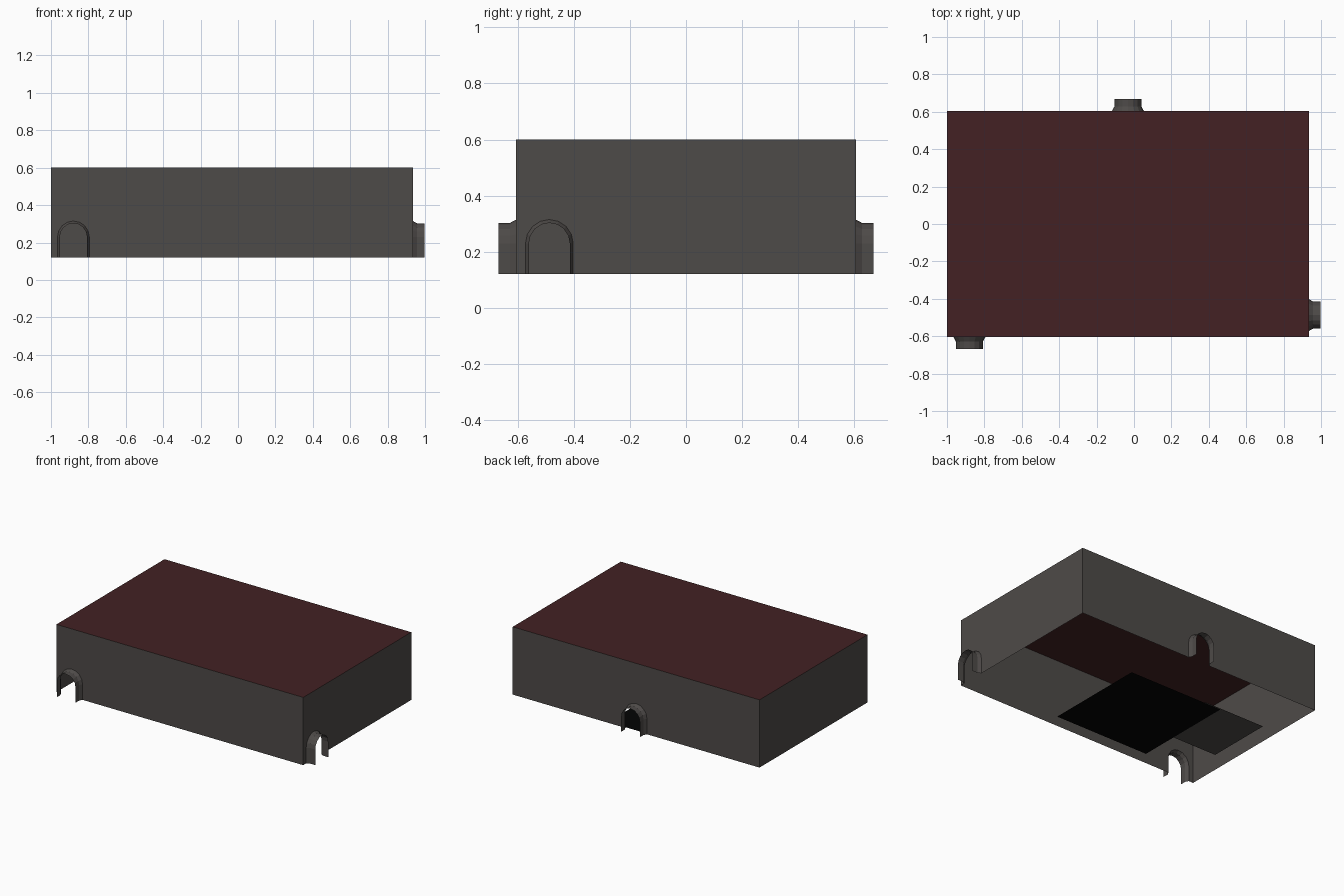
import bpy, bmesh, math
from mathutils import Vector

if "Cube" in bpy.data.objects:
    bpy.data.objects.remove(bpy.data.objects["Cube"])

X0, X1, Y = -1.0, 0.935, 0.605      # hall footprint
B, T = 0.12, 0.60                   # wall bottom and top
CX = (X0 + X1) / 2


def material(name, rgb):
    m = bpy.data.materials.new(name)
    m.diffuse_color = (*rgb, 1)
    m.use_nodes = True
    m.node_tree.nodes["Principled BSDF"].inputs["Base Color"].default_value = m.diffuse_color
    return m


STONE = material("dark_stone", (0.076, 0.069, 0.065))
ROOF = material("dark_red", (0.056, 0.0155, 0.0170))
BLACK = material("black", (0.001, 0.001, 0.001))


def make(name, faces, mat):
    bm = bmesh.new()
    for f in faces:
        bm.faces.new([bm.verts.new(p) for p in f])
    bmesh.ops.remove_doubles(bm, verts=bm.verts, dist=1e-5)
    bmesh.ops.triangulate(bm, faces=[f for f in bm.faces if len(f.verts) > 4])
    me = bpy.data.meshes.new(name)
    bm.to_mesh(me)
    bm.free()
    me.materials.append(mat)
    bpy.context.collection.objects.link(bpy.data.objects.new(name, me))


def arch(c, r, n=8):
    """Doorway outline (u, z), from the left foot over the top to the right foot."""
    curve = [(c - r * math.cos(math.pi * i / n), 0.23 + r * math.sin(math.pi * i / n))
             for i in range(n + 1)]
    return [(c - r, B)] + curve + [(c + r, B)]


def wall(side, centre, across, out, half, door=None):
    centre, across, out = Vector(centre), Vector(across), Vector(out)

    def place(p, d=0):
        return centre + across * p[0] + out * d + Vector((0, 0, p[1]))

    # wall sheet, with an arched opening where there is a door
    outline = [(-half, B)] + (arch(door, 0.085) if door is not None else [])
    outline += [(half, B), (half, T), (-half, T)]
    make(side + "_wall", [[place(p) for p in outline]], STONE)
    if door is None:
        return
    # flared hood that sticks out around the door
    rings = [[place(p, d) for p in arch(door, r)]
             for d, r in ((0, 0.085), (0.022, 0.073), (0.063, 0.073))]
    quads = [[a[i], b[i], b[i + 1], a[i + 1]]
             for a, b in zip(rings, rings[1:]) for i in range(len(a) - 1)]
    make(side + "_door_hood", quads, STONE)


def plate(name, x0, x1, y0, y1, z, mat):
    make(name, [[(x0, y0, z), (x1, y0, z), (x1, y1, z), (x0, y1, z)]], mat)


# Walls
HX = (X1 - X0) / 2
wall("front", (CX, -Y, 0), (1, 0, 0), (0, -1, 0), HX, -0.88 - CX)
wall("back", (CX, Y, 0), (-1, 0, 0), (0, 1, 0), HX, 0.0)
wall("right", (X1, 0, 0), (0, 1, 0), (1, 0, 0), Y, -0.487)
wall("left", (X0, 0, 0), (0, -1, 0), (-1, 0, 0), Y)

# Roof, and the floor plates underneath
plate("roof", X0, X1, -Y, Y, T, ROOF)
plate("black_floor_plate", CX - 0.365, CX + 0.375, -0.355, 0.385, 0.0, BLACK)
plate("stone_floor_plate", CX - 0.715, CX - 0.235, -0.085, 0.39, 0.003, STONE)
